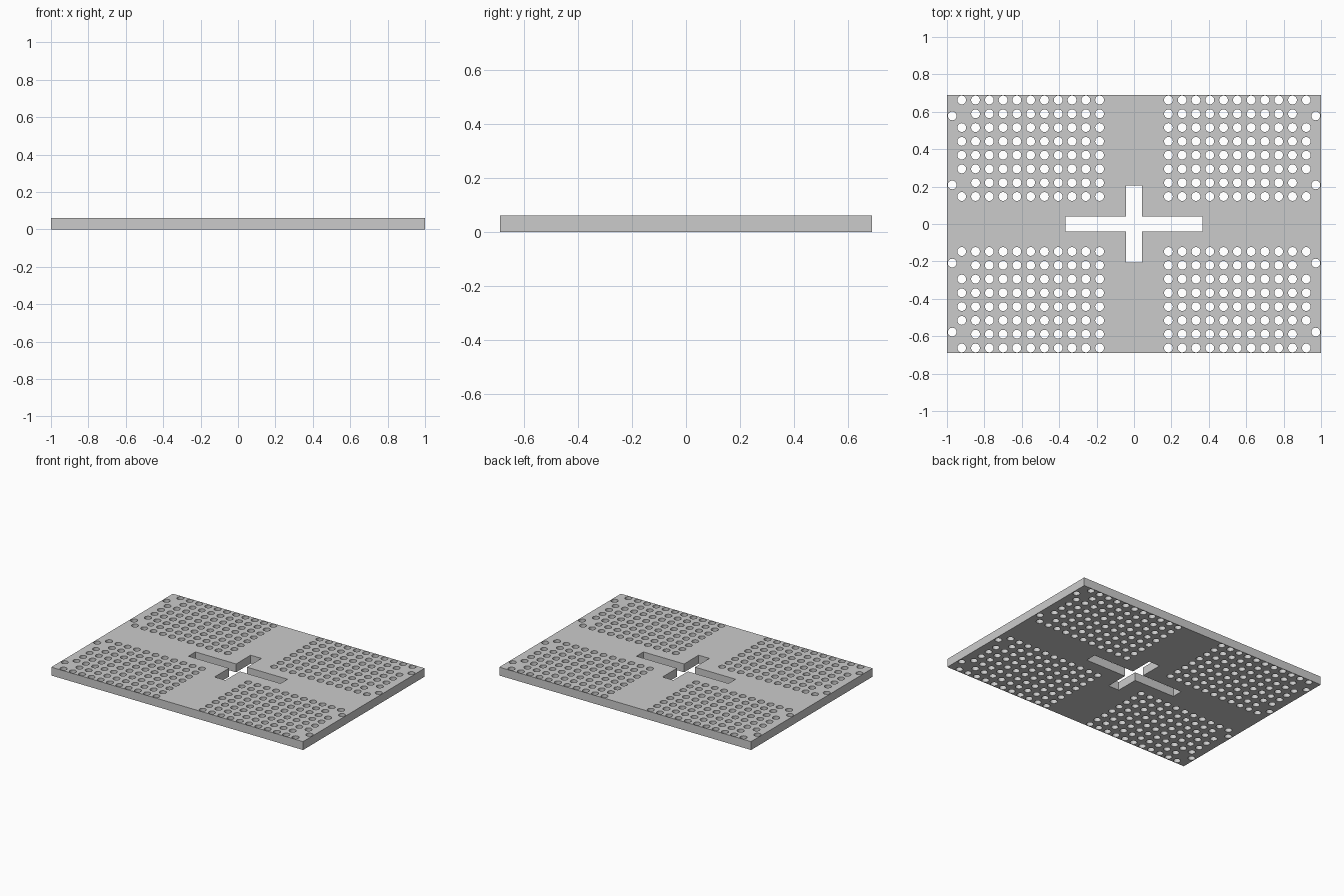
import bpy, bmesh, math

if "Cube" in bpy.data.objects:
    bpy.data.objects.remove(bpy.data.objects["Cube"])

W, D, T = 1.0, 0.69, 0.06      # half width, half depth, thickness
R, PITCH = 0.0235, 0.0737      # hole radius, hole spacing
SIDES = 24

curve = bpy.data.curves.new("perforated_plate", 'CURVE')
curve.dimensions = '2D'
curve.fill_mode = 'BOTH'
curve.extrude = T / 2


def outline(points):
    s = curve.splines.new('POLY')
    s.points.add(len(points) - 1)
    for p, (x, y) in zip(s.points, points):
        p.co = (x, y, 0, 1)
    s.use_cyclic_u = True


def hole(x, y):
    outline([(x + R * math.cos(2 * math.pi * i / SIDES),
              y + R * math.sin(2 * math.pi * i / SIDES)) for i in range(SIDES)])


# Plate border
outline([(-W, -D), (W, -D), (W, D), (-W, D)])

# Central cross slot
a, b, c, d = 0.366, 0.04, 0.043, 0.205
outline([(a, -b), (a, b), (c, b), (c, d), (-c, d), (-c, b),
         (-a, b), (-a, -b), (-c, -b), (-c, -d), (c, -d), (c, -b)])

# Four mirrored hole grids; two outer-column holes are moved to the plate edge
for sx in (-1, 1):
    for sy in (-1, 1):
        for col in range(11):
            for row in range(8):
                if col == 10 and row in (1, 6):
                    continue
                hole(sx * (0.184 + col * PITCH), sy * (0.147 + row * PITCH))
        for y in (0.209, 0.578):
            hole(sx * 0.972, sy * y)

# Convert to a welded solid mesh resting on z = 0
plate = bpy.data.objects.new("perforated_plate", curve)
bpy.context.collection.objects.link(plate)
bpy.context.view_layer.objects.active = plate
plate.select_set(True)
bpy.ops.object.convert(target='MESH')
plate = bpy.context.object
bm = bmesh.new()
bm.from_mesh(plate.data)
bmesh.ops.remove_doubles(bm, verts=bm.verts, dist=1e-5)
bmesh.ops.recalc_face_normals(bm, faces=bm.faces)
bmesh.ops.translate(bm, verts=bm.verts, vec=(0, 0, T / 2))
bm.to_mesh(plate.data)
bm.free()
bpy.ops.object.shade_smooth_by_angle(angle=math.radians(30))
